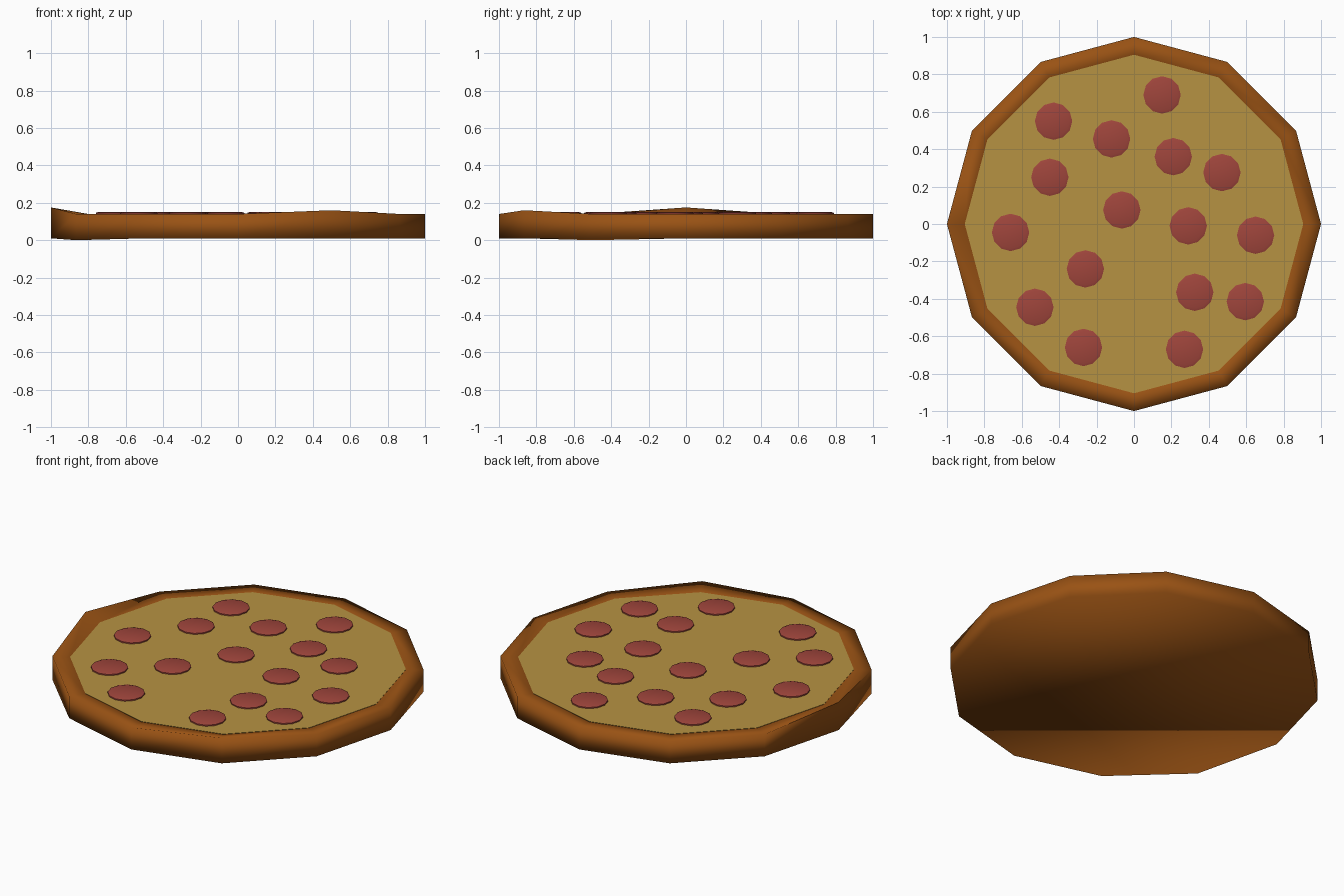
import bpy, bmesh
from math import sin, cos, radians

if "Cube" in bpy.data.objects:
    bpy.data.objects.remove(bpy.data.objects["Cube"])

N = 12


def material(name, rgb):
    m = bpy.data.materials.new(name)
    m.diffuse_color = (*rgb, 1)
    m.use_nodes = True
    m.node_tree.nodes["Principled BSDF"].inputs["Base Color"].default_value = m.diffuse_color
    return m


def stacked_rings(name, rings, mat, smooth):
    """Join rings of points with quads and cap the first and last ring."""
    bm = bmesh.new()
    loops = [[bm.verts.new(p) for p in ring] for ring in rings]
    n = len(loops[0])
    for a, b in zip(loops, loops[1:]):
        for i in range(n):
            j = (i + 1) % n
            bm.faces.new((a[i], a[j], b[j], b[i]))
    bm.faces.new(list(reversed(loops[0])))
    bm.faces.new(loops[-1])
    bmesh.ops.recalc_face_normals(bm, faces=bm.faces)
    mesh = bpy.data.meshes.new(name)
    bm.to_mesh(mesh)
    bm.free()
    obj = bpy.data.objects.new(name, mesh)
    bpy.context.collection.objects.link(obj)
    mesh.materials.append(mat)
    if smooth:
        bpy.ops.object.select_all(action='DESELECT')
        obj.select_set(True)
        bpy.context.view_layer.objects.active = obj
        bpy.ops.object.shade_smooth_by_angle(angle=radians(smooth))
    return obj


def ring(r, z, n=N, cx=0, cy=0, bumps={}):
    """Regular polygon ring; bumps override the height at given angles."""
    step = 360 // n
    return [(cx + r * cos(radians(a)), cy + r * sin(radians(a)), bumps.get(a, z))
            for a in range(0, 360, step)]


crust_mat = material("baked_crust", (0.32, 0.085, 0.007))
cheese_mat = material("melted_cheese", (0.47, 0.29, 0.055))
meat_mat = material("cured_sausage", (0.35, 0.06, 0.045))

# Crust: twelve-sided, with a few uneven corners
stacked_rings("crust", [
    ring(1.0, 0.01, bumps={210: 0.0}),
    ring(1.0, 0.14, bumps={180: 0.175, 300: 0.16}),
    ring(0.905, 0.137),
    ring(0.88, 0.115),
], crust_mat, 100)

# Cheese: flat sheet inside the rim
stacked_rings("cheese", [ring(0.895, 0.12), ring(0.905, 0.139)], cheese_mat, 0)

# Sausage slices: thin low-sided discs
slices = [(.15, .69), (-.43, .55), (-.12, .455), (-.45, .25), (.21, .36), (.47, .275),
          (-.065, .075), (.29, -.01), (.65, -.06), (-.66, -.045), (-.26, -.24),
          (-.53, -.445), (.325, -.365), (.595, -.415), (-.27, -.66), (.27, -.67)]
for i, (x, y) in enumerate(slices):
    stacked_rings(f"sausage_slice_{i + 1}", [
        ring(0.1, 0.132, 12, x, y),
        ring(0.1, 0.146, 12, x, y),
        ring(0.085, 0.151, 12, x, y),
    ], meat_mat, 40)
